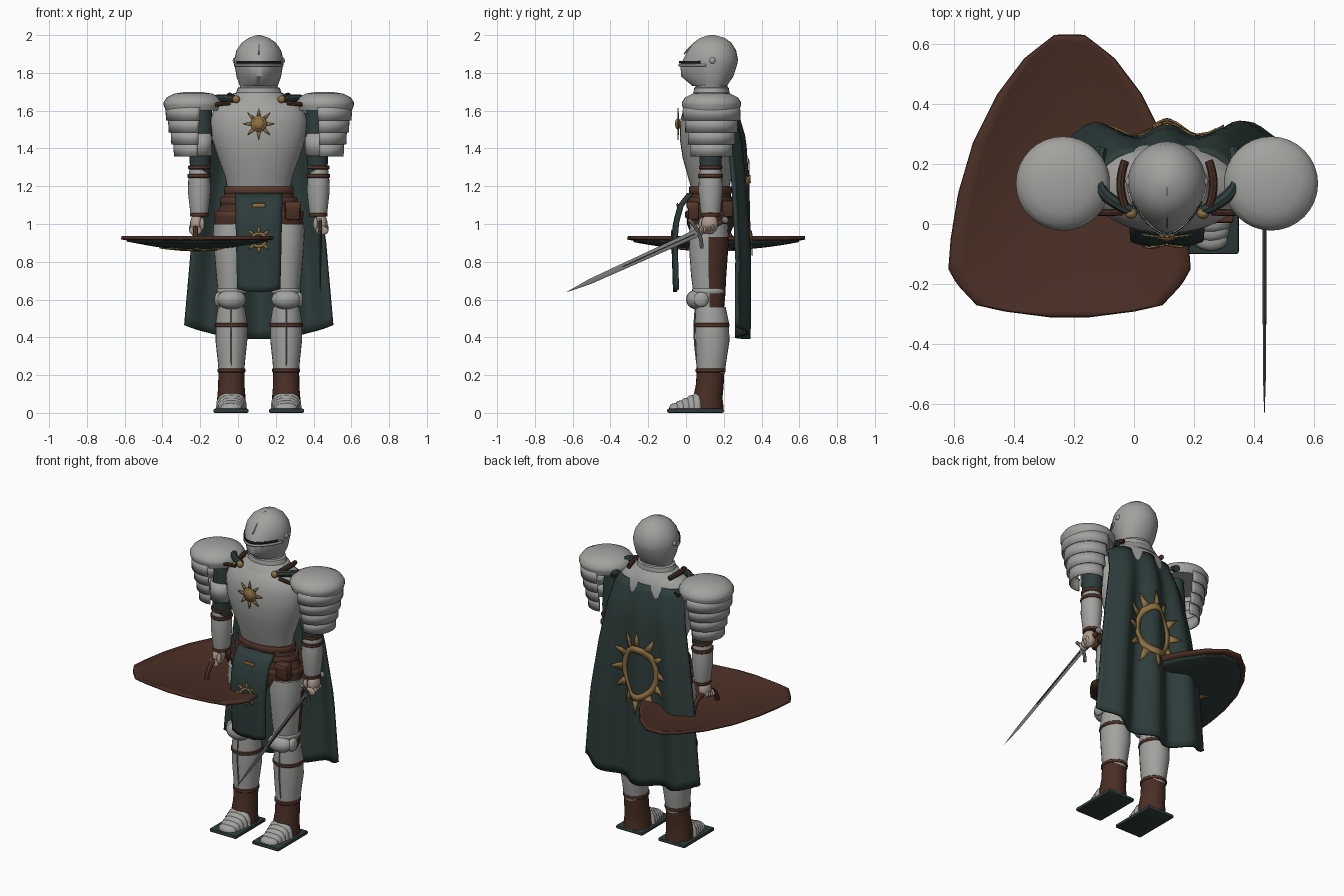
import bpy, bmesh
from math import sin, cos, pi, radians
from mathutils import Matrix, Vector

cube = bpy.data.objects.get("Cube")
if cube:
    bpy.data.objects.remove(cube)

def material(name, *rgb):
    m = bpy.data.materials.new(name)
    m.use_nodes = True
    m.diffuse_color = (*rgb, 1)
    m.node_tree.nodes["Principled BSDF"].inputs["Base Color"].default_value = (*rgb, 1)
    return m

STEEL = material("steel", .36, .36, .345)
BLADE = material("blade steel", .2, .2, .195)
GREEN = material("dark green cloth", .026, .046, .044)
BROWN = material("brown leather", .068, .028, .018)
STRAP = material("strap leather", .1, .042, .026)
GOLD = material("gold", .27, .165, .055)
SKIN = material("skin", .42, .33, .27)
DARK = material("shadow black", .012, .012, .012)
C = .11      # centre line of the body
parts = []

def finish(name, bm, *mats, thick=0):
    bmesh.ops.recalc_face_normals(bm, faces=bm.faces)
    me = bpy.data.meshes.new(name)
    bm.to_mesh(me)
    bm.free()
    ob = bpy.data.objects.new(name, me)
    bpy.context.collection.objects.link(ob)
    for m in mats:
        me.materials.append(m)
    if thick:
        mod = ob.modifiers.new("thickness", 'SOLIDIFY')
        mod.thickness, mod.offset = thick, 0
    parts.append(ob)
    return ob

def loft(name, rings, mat, n=24, arc=None, mid=0, s=1, thick=0):
    """Stacked ellipses (x, y, z, rx, ry, front ridge); arc gives an open shell."""
    bm = bmesh.new()
    rows = []
    for x, y, z, rx, ry, *ridge in rings:
        row = []
        for i in range(n + (arc is not None)):
            t = i * 2 * pi / n if arc is None else radians(mid - arc + 2 * arc * i / n)
            push = ridge[0] * max(0, -sin(t)) ** 4 if ridge else 0
            row.append(bm.verts.new((x + s * rx * cos(t), y + ry * sin(t) - push, z)))
        rows.append(row)
    for a, b in zip(rows, rows[1:]):
        for i in range(n):
            j = (i + 1) % len(a)
            bm.faces.new((a[i], a[j], b[j], b[i]))
    if arc is None:
        bm.faces.new(rows[0])
        bm.faces.new(rows[-1])
    return finish(name, bm, mat, thick=thick)

def band(name, x, y, z, rx, ry, h, mat=STRAP):
    return loft(name, [(x, y, z - h, rx - .004, ry - .004), (x, y, z - h * .6, rx, ry),
                       (x, y, z + h * .6, rx, ry), (x, y, z + h, rx - .004, ry - .004)], mat)

def ball(name, at, r, mat):
    bm = bmesh.new()
    bmesh.ops.create_uvsphere(bm, u_segments=16, v_segments=10, radius=1)
    bm.transform(Matrix.Translation(at) @ Matrix.Diagonal((*r, 1)))
    return finish(name, bm, mat)

def box(name, at, size, mat, bevel=.006):
    bm = bmesh.new()
    bmesh.ops.create_cube(bm, size=1)
    bm.transform(Matrix.Translation(at) @ Matrix.Diagonal((*size, 1)))
    if bevel:
        bmesh.ops.bevel(bm, geom=bm.edges[:], offset=bevel, segments=2, affect='EDGES', profile=.5)
    return finish(name, bm, mat)

def tube(name, pts, r, mat):
    cu = bpy.data.curves.new(name, 'CURVE')
    cu.dimensions, cu.bevel_depth, cu.bevel_resolution, cu.use_fill_caps = '3D', r, 2, True
    sp = cu.splines.new('NURBS')
    sp.points.add(len(pts) - 1)
    for p, co in zip(sp.points, pts):
        p.co = (*co, 1)
    sp.use_endpoint_u, sp.order_u, sp.resolution_u = True, 3, 6
    ob = bpy.data.objects.new(name, cu)
    bpy.context.collection.objects.link(ob)
    cu.materials.append(mat)
    bpy.ops.object.select_all(action='DESELECT')
    ob.select_set(True)
    bpy.context.view_layer.objects.active = ob
    bpy.ops.object.convert(target='MESH')
    parts.append(bpy.context.object)

def surf(name, fn, nu, nv, mat, thick):
    """Cloth or plate from fn(u, v), u in -1..1 and v in 0..1."""
    bm = bmesh.new()
    g = [[bm.verts.new(fn(2 * i / nu - 1, j / nv)) for i in range(nu + 1)] for j in range(nv + 1)]
    for a, b in zip(g, g[1:]):
        for i in range(nu):
            bm.faces.new((a[i], a[i + 1], b[i + 1], b[i]))
    return finish(name, bm, mat, thick=thick)

def sun(name, fn, inner, outer, ray, n=8, mat=GOLD):
    """Ring with pointed rays laid on the surface fn(a, b)."""
    bm = bmesh.new()
    def at(r, k):
        t = 2 * pi * k / n
        return bm.verts.new(fn(r * sin(t), r * cos(t)))
    for k in range(n):
        for q in range(4):
            a, b = k + q / 4, k + (q + 1) / 4
            bm.faces.new((at(inner, a), at(inner, b), at(outer, b), at(outer, a)))
        middle = (outer + ray) / 2
        bm.faces.new((at(outer * .98, k - .3), at(outer * .98, k + .3), at(middle, k + .13), at(middle, k - .13)))
        bm.faces.new((at(middle, k - .13), at(middle, k + .13), at(ray, k)))
    bmesh.ops.remove_doubles(bm, verts=bm.verts, dist=.0001)
    return finish(name, bm, mat, thick=.006)

def table(pts, t):
    for (a, p), (b, q) in zip(pts, pts[1:]):
        if t <= b:
            return p + (q - p) * max(0, (t - a) / (b - a))
    return pts[-1][1]

# Helmet with ridged visor
loft("helmet", [(C, .14, *r) for r in (
    (1.73, .1, .075, .03), (1.78, .118, .11, .055), (1.84, .128, .13, .04), (1.87, .13, .135, .02),
    (1.92, .118, .125, .005), (1.96, .09, .1, 0), (1.985, .055, .065, 0), (2, .01, .012, 0))], STEEL, n=32)
loft("visor_slit", [(C, .14, z, .131, .134, .04) for z in (1.85, 1.863)], DARK, arc=62, mid=-90, thick=.004)
loft("visor_lip", [(C, .14, z, .13, .132, .043) for z in (1.835, 1.848)], STEEL, arc=75, mid=-90, thick=.01)
tube("helmet_comb", [(C, y, z) for y, z in ((-.01, 1.9), (.03, 1.955), (.14, 2.01), (.23, 1.955), (.26, 1.9))], .004, STEEL)

# Gorget, breastplate and waist
loft("gorget", [(C, .135, *r) for r in ((1.65, .16, .12), (1.69, .135, .1), (1.695, .12, .095),
     (1.72, .112, .092), (1.725, .1, .085), (1.77, .09, .08))], STEEL)
loft("breastplate", [(C, *r) for r in (
    (.13, 1.18, .165, .1), (.125, 1.25, .178, .115), (.12, 1.35, .215, .138), (.115, 1.45, .247, .148),
    (.12, 1.55, .258, .15), (.125, 1.62, .235, .135), (.135, 1.66, .17, .11), (.135, 1.69, .11, .085))], STEEL, n=32)
loft("hip_leather", [(C, .13, *r) for r in (
    (.95, .225, .105), (1, .237, .125), (1.06, .228, .125), (1.1, .2, .115), (1.19, .172, .105))], BROWN)
for z, rx, ry in ((1.18, .185, .115), (1.125, .205, .125), (1.05, .237, .135)):
    band("belt", C, .13, z, rx, ry, .018)
box("belt_pouch", (.29, .04, 1.07), (.08, .06, .1), BROWN, .012)
box("pouch_flap", (.29, .036, 1.1), (.085, .065, .04), STRAP, .01)
for s in (-1, 1):
    box("hip_pouch", (C + s * .17, .22, 1.08), (.07, .06, .09), BROWN, .012)
def chest(a, b):
    return (C + a, .107 - .15 * (1 - (a / .26) ** 2) ** .5, 1.53 + b)
sun("chest_sun", chest, .001, .042, .085)
ball("chest_sun_boss", chest(0, 0), (.03, .015, .03), GOLD)

# Front cloth and its emblem
drape = [(0, -.06), (.5, -.068), (.7, -.06), (.88, -.035), (1, .015)]
def tabard(u, v):
    return (C + u * (.112 + .012 * v), table(drape, v) + .012 * u * u + .004 * cos(6 * u), .64 + .52 * v + .015 * u * u * (1 - v))
surf("tabard", tabard, 10, 16, GREEN, .016)
sun("tabard_sun", lambda a, b: Vector(tabard(a / .115, .53 + b / .52)) - Vector((0, .011, 0)), .028, .042, .075)
box("tabard_badge", (C, -.045, 1.1), (.07, .008, .02), GOLD, .003)

# Cape with folds and a large sun
def cape_y(u, z):
    fall = min(1, max(0, (1.62 - z) / .8))
    back = table([(.3, .3), (1.2, .305), (1.45, .295), (1.62, .25)], z)
    return back + (.008 + .024 * fall) * cos(3 * pi * u) - .07 * u * u * (1 - fall)
def cape_w(z):
    return table([(.39, .4), (.9, .355), (1.2, .31), (1.62, .23)], z)
def cape(u, v):
    hem = .39 + .075 * u * u
    z = hem + (1.62 - hem) * v
    return (C + u * cape_w(z), cape_y(u, z), z)
surf("cape", cape, 36, 24, GREEN, .02)
def on_cape(a, b):
    z = 1.09 + b * 1.35
    return (C + a, cape_y(a / cape_w(z), z) + .016, z)
sun("cape_sun", on_cape, .095, .125, .19, 12)

for s in (-1, 1):
    def X(off):
        return C + s * off
    # Cape fastening
    ball("cape_clasp", (X(.12), .035, 1.66), (.02, .018, .02), GOLD)
    tube("cape_strap", [(X(o), y, z) for o, y, z in ((.12, .045, 1.66), (.2, .08, 1.67), (.24, .15, 1.66), (.22, .25, 1.61))], .02, GREEN)
    tube("shoulder_strap", [(X(.15), .04, 1.64), (X(.25), .03, 1.635), (X(.33), .06, 1.61)], .011, BROWN)
    tube("neck_strap", [(X(.14), .06, 1.675), (X(.17), .13, 1.69), (X(.14), .21, 1.675)], .014, BROWN)
    ball("visor_pivot", (X(.128), .14, 1.865), (.01, .016, .016), STEEL)
    # Shoulder armour
    loft("pauldron_cap", [(X(.347), .135, z, r, r) for z, r in (
        (1.6, .146), (1.63, .157), (1.645, .157), (1.67, .14), (1.69, .1), (1.7, .04))], STEEL, n=32)
    for i in range(4):
        r, z = .15 - .014 * i, 1.625 - .064 * i
        loft("pauldron_lame", [(X(.347), .135, z, r - .006, r - .002), (X(.347), .135, z - .076, r - .01, r)],
             STEEL, arc=104, s=s, thick=.008)
    # Arm
    loft("sleeve", [(X(.3), .13, 1.62, .05, .055), (X(.3), .13, 1.5, .06, .062),
                    (X(.31), .13, 1.36, .058, .06), (X(.31), .13, 1.24, .05, .052)], GREEN)
    loft("upper_arm_plate", [(X(.31), .13, z, .062, .064) for z in (1.36, 1.48)], STEEL, arc=80, mid=-100, thick=.008)
    loft("forearm_plate", [(X(.315), .13, z, r, r + .004) for z, r in (
        (1.05, .046), (1.08, .05), (1.17, .06), (1.24, .058), (1.29, .052))], STEEL)
    for z, r in ((1.3, .059), (1.255, .063), (1.05, .05)):
        band("arm_band", X(.315), .13, z, r, r + .003, .011)
    ball("hand", (X(.33), .125, 1), (.034, .045, .055), SKIN)
    for i in range(4):
        ball("finger", (X(.335), .083 + .02 * i, .965 + .006 * i), (.034, .012, .024), SKIN)
    ball("thumb", (X(.3), .085, 1), (.013, .018, .034), SKIN)
    # Leg
    thigh = loft("thigh", [(X(.145), *r) for r in ((.125, .54, .062, .075), (.125, .62, .07, .083),
        (.12, .72, .08, .093), (.12, .86, .092, .103), (.12, .93, .097, .105), (.12, 1, .095, .1))], STEEL)
    thigh.data.materials.append(BROWN)
    for f in thigh.data.polygons:
        f.material_index = int(f.center.y > .115 and f.center.z < .9)
    ball("knee_cup", (X(.145), .055, .6), (.078, .055, .052), STEEL)
    ball("knee_wing", (X(.215), .08, .6), (.02, .04, .04), STEEL)
    band("knee_lame", X(.145), .12, .645, .078, .088, .014, STEEL)
    loft("greave", [(X(.145), *r) for r in ((.13, .2, .066, .072), (.135, .28, .073, .08),
        (.14, .38, .084, .09), (.137, .48, .084, .09), (.13, .56, .072, .08))], STEEL)
    tube("greave_ridge", [(X(.145), y, z) for y, z in ((.062, .23), (.045, .36), (.042, .48), (.05, .55))], .004, BLADE)
    for z, rx, y, ry in ((.465, .089, .137, .094), (.225, .074, .13, .08)):
        band("leg_band", X(.145), y, z, rx, ry, .011)
    # Boot and foot plates
    loft("boot", [(X(.145), *r) for r in ((.115, .02, .078, .085), (.115, .08, .075, .078),
        (.125, .14, .07, .074), (.13, .215, .069, .073))], BROWN)
    for i in range(5):
        w, h, y = .082 - .006 * i, .09 - .014 * i, .06 - .028 * i
        loft("foot_plate", [(X(.145), y, .018 + h * a, w * b, .038 * b)
             for a, b in ((0, 1), (.5, .95), (.8, .75), (.95, .45), (1, .1))], STEEL, n=20)
    box("sole", (X(.147), .05, .011), (.185, .3, .022), GREEN, .008)

# Shield held flat, hollow side up
width = [(-.31, .06), (-.3, .17), (-.27, .31), (-.2, .375), (-.15, .403), (-.05, .395), (.1, .37),
         (.27, .32), (.43, .24), (.55, .15), (.63, .05)]
SX = -.215
def shield_z(x, y):
    w = table(width, y)
    return .927 - .05 * (1 - min(1, (x - SX) ** 2 / w ** 2)) * (1 - min(1, ((y - .16) / .47) ** 2))
def shield(k, drop):
    def fn(u, v):
        y = .16 + .47 * k * (2 * v - 1)
        x = SX + u * k * table(width, (y - .16) / k + .16)
        return (x, y, shield_z(x, y) - drop)
    return fn
surf("shield_board", shield(1, 0), 16, 47, BROWN, .018)
surf("shield_face", shield(.93, .012), 16, 47, GREEN, .008)
sun("shield_sun", lambda a, b: (SX + a, .1 + b, shield_z(SX + a, .1 + b) - .019), .075, .11, .2)
ball("shield_boss", (SX, .1, .868), (.035, .035, .012), GOLD)
tube("shield_grip", [(C - .335, y, z) for y, z in ((.01, .89), (.03, .97), (.13, .985), (.23, .97), (.25, .89))], .014, STRAP)

# Sword in the left hand
first = len(parts)
loft("blade", [(0, 0, .06, .0065, .021), (0, 0, .7, .005, .014), (0, 0, .835, .001, .001)], BLADE, n=4)
box("blade_groove", (0, 0, .3), (.0135, .006, .42), DARK, 0)
tube("crossguard", [(0, -.085, .09), (0, -.04, .07), (0, .04, .07), (0, .085, .09)], .01, BLADE)
band("sword_grip", 0, 0, 0, .013, .015, .075, BROWN)
ball("pommel", (0, 0, -.085), (.02, .02, .018), BLADE)
for ob in parts[first:]:
    ob.data.transform(Matrix.Translation((.435, .13, .985)) @ Matrix.Rotation(radians(114.4), 4, 'X'))

bpy.ops.object.select_all(action='DESELECT')
for ob in parts:
    ob.select_set(True)
bpy.context.view_layer.objects.active = parts[0]
bpy.ops.object.shade_smooth_by_angle(angle=radians(38))
